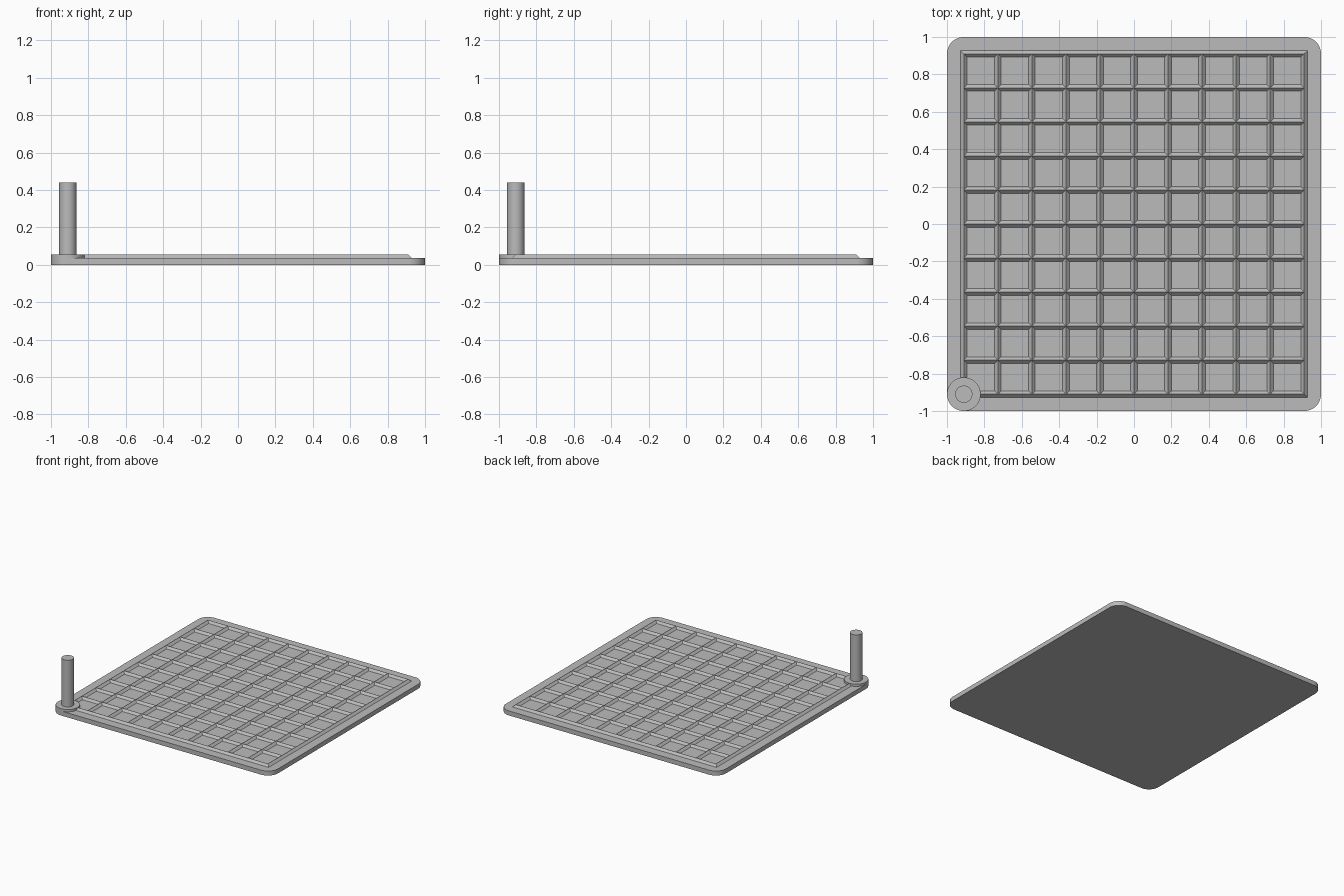
import bpy, bmesh, math

cube = bpy.data.objects.get("Cube")
if cube:
    bpy.data.objects.remove(cube, do_unlink=True)

BASE_H, TOP_H = 0.037, 0.055      # plate top, ridge and collar top
EDGE, PITCH, HALF = 0.91, 0.182, 0.018
CORNER = 0.09

grey = bpy.data.materials.new("plain_grey")
grey.use_nodes = True
grey.diffuse_color = (0.5, 0.5, 0.5, 1)
grey.node_tree.nodes["Principled BSDF"].inputs["Base Color"].default_value = (0.5, 0.5, 0.5, 1)


def finish(bm, name, smooth=False):
    bmesh.ops.recalc_face_normals(bm, faces=bm.faces)
    mesh = bpy.data.meshes.new(name)
    bm.to_mesh(mesh)
    bm.free()
    mesh.materials.append(grey)
    obj = bpy.data.objects.new(name, mesh)
    bpy.context.collection.objects.link(obj)
    if smooth:
        bpy.ops.object.select_all(action='DESELECT')
        obj.select_set(True)
        bpy.context.view_layer.objects.active = obj
        bpy.ops.object.shade_smooth_by_angle(angle=math.radians(30))
    return obj


def cylinder(name, radius, z0, z1):
    bm = bmesh.new()
    bmesh.ops.create_cone(bm, cap_ends=True, segments=48,
                          radius1=radius, radius2=radius, depth=z1 - z0)
    bmesh.ops.translate(bm, verts=bm.verts, vec=(-EDGE, -EDGE, (z0 + z1) / 2))
    return finish(bm, name, True)


# Base plate with rounded corners
bm = bmesh.new()
outline = []
for quarter, (sx, sy) in enumerate([(1, 1), (-1, 1), (-1, -1), (1, -1)]):
    for step in range(13):
        a = math.pi / 2 * (quarter + step / 12)
        outline.append(bm.verts.new(((1 - CORNER) * sx + CORNER * math.cos(a),
                                     (1 - CORNER) * sy + CORNER * math.sin(a), 0)))
bottom = bm.faces.new(outline)
top = bmesh.ops.extrude_face_region(bm, geom=[bottom], use_keep_orig=True)
bmesh.ops.translate(bm, verts=[v for v in top["geom"] if isinstance(v, bmesh.types.BMVert)],
                    vec=(0, 0, BASE_H))
finish(bm, "base_plate", True)

# Outer ridge: mitred square ring with a triangular section
bm = bmesh.new()
loops = [[bm.verts.new((x * r, y * r, z)) for x, y in ((1, 1), (-1, 1), (-1, -1), (1, -1))]
         for r, z in ((EDGE + HALF, BASE_H), (EDGE, TOP_H), (EDGE - HALF, BASE_H))]
for a, b in zip(loops, loops[1:]):
    for i in range(4):
        j = (i + 1) % 4
        bm.faces.new((a[i], a[j], b[j], b[i]))
finish(bm, "border_ridge")


# Inner ridges dividing the board into ten by ten cells
def ridge_set(name, along_x):
    bm = bmesh.new()
    for line in range(1, 10):
        c = -EDGE + line * PITCH
        ends = []
        for s in (-EDGE, EDGE):
            section = ((c - HALF, BASE_H), (c, TOP_H), (c + HALF, BASE_H))
            ends.append([bm.verts.new((s, t, z) if along_x else (t, s, z)) for t, z in section])
        for i in range(2):
            bm.faces.new((ends[0][i], ends[0][i + 1], ends[1][i + 1], ends[1][i]))
    # Open strips sit on the plate, so orient every face upwards
    obj = finish(bm, name)
    for p in obj.data.polygons:
        if p.normal.z < 0:
            p.flip()


ridge_set("row_ridges", True)
ridge_set("column_ridges", False)

# Corner post on its round collar
cylinder("post_collar", CORNER, BASE_H, TOP_H + 0.001)
cylinder("corner_post", 0.046, TOP_H, 0.44)
